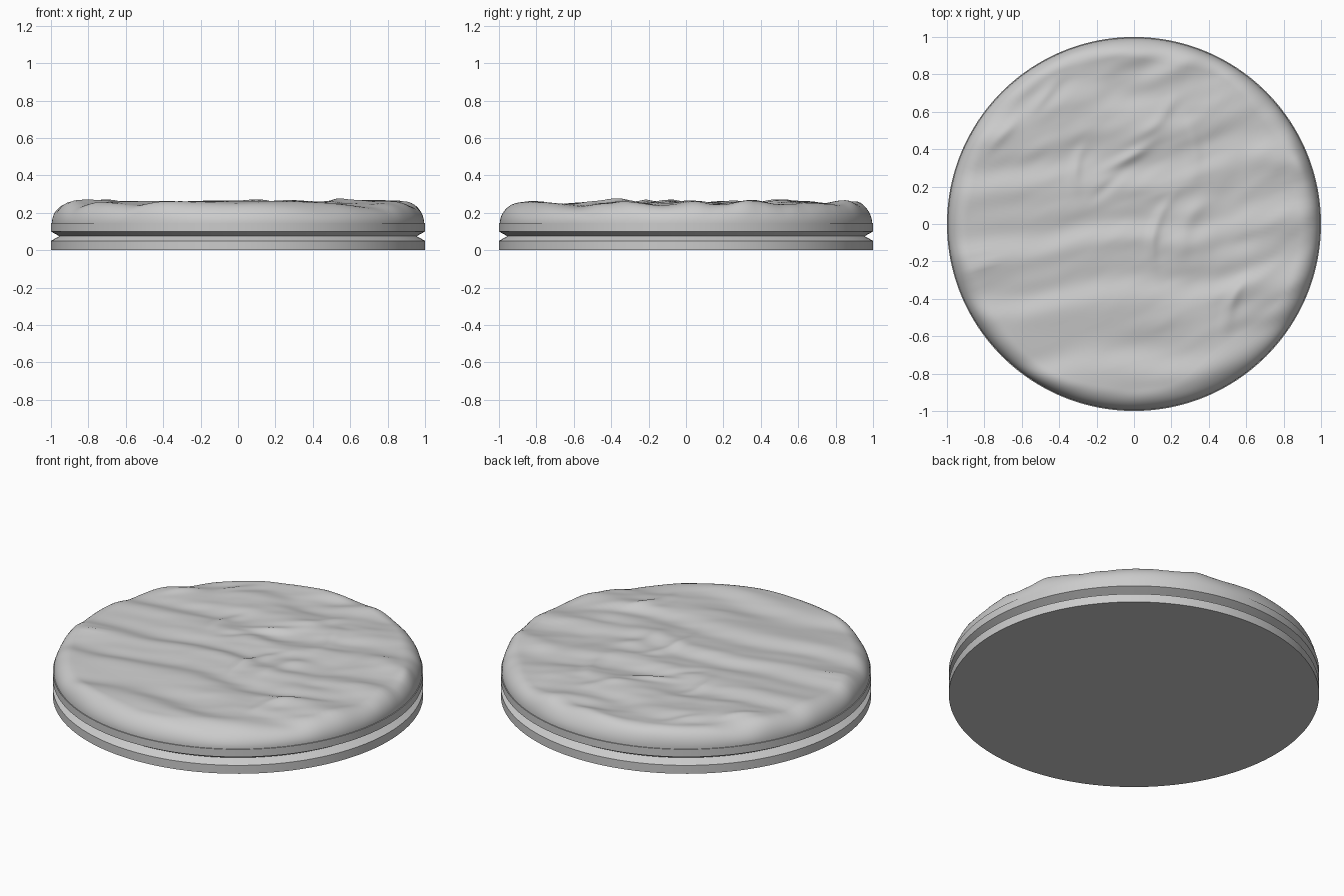
import bpy, bmesh, math
from mathutils import Vector, noise

cube = bpy.data.objects.get("Cube")
if cube:
    bpy.data.objects.remove(cube, do_unlink=True)

SEGMENTS = 192
stone = bpy.data.materials.new("light grey stone")
stone.use_nodes = True
grey = (0.6, 0.6, 0.6, 1)
stone.diffuse_color = grey
stone.node_tree.nodes["Principled BSDF"].inputs["Base Color"].default_value = grey

# Creases: centre x, centre y, direction in degrees, length, width, bend, height
CREASES = [
    (0.11, -0.03, 75, 0.16, 0.03, -1.2, 0.018),
    (0.29, 0.02, 65, 0.17, 0.05, -1.2, 0.018),
    (-0.02, 0.36, 30, 0.14, 0.03, 0.6, 0.022),
    (-0.31, 0.31, 80, 0.10, 0.03, -1.5, 0.015),
    (-0.14, 0.20, 40, 0.10, 0.03, 0.0, -0.015),
    (0.14, 0.56, 50, 0.12, 0.03, 1.0, 0.015),
    (0.32, 0.42, 100, 0.14, 0.04, 1.0, 0.015),
    (0.52, -0.42, 70, 0.13, 0.03, -1.2, 0.020),
    (0.68, -0.28, 30, 0.15, 0.04, 0.5, 0.015),
    (-0.48, 0.68, 50, 0.10, 0.03, 0.0, 0.018),
    (-0.70, 0.48, 45, 0.12, 0.03, 0.0, 0.015),
    (-0.85, -0.24, 20, 0.12, 0.02, 0.0, 0.018),
    (0.90, 0.30, 110, 0.14, 0.04, 0.0, 0.015),
    (0.25, 0.85, 35, 0.12, 0.04, 0.0, 0.015),
]


def crease_height(x, y):
    total = 0
    for cx, cy, angle, length, width, bend, height in CREASES:
        a = math.radians(angle)
        dx, dy = x - cx, y - cy
        along = dx * math.cos(a) + dy * math.sin(a)
        across = dy * math.cos(a) - dx * math.sin(a) - bend * along * along
        total += height * math.exp(-(along / length) ** 2 - (across / width) ** 2)
    return total


def rock_height(x, y):
    # Long, slightly slanted ripples, more broken towards the back right
    rough = min(1, max(0.15, 0.5 + 0.45 * x + 0.5 * y))
    warp = noise.noise(Vector((x * 1.6, y * 1.6, 3))) * (0.06 + 0.1 * rough)
    phase = 2 * math.pi * (y - 0.12 * x + 0.46 + warp) / 0.34
    ripple = math.cos(phase) + 0.25 * math.sin(2 * phase)
    wrinkle = noise.noise(Vector((x * 3 + y, y * 8 - x * 2.4, 8)))
    fine = noise.noise(Vector((x * 7, y * 14 - x * 6, 1)))
    return (0.252 + 0.010 * ripple * (1 - 0.4 * rough) + 0.010 * wrinkle * (0.5 + rough)
            + 0.004 * fine * rough + 0.7 * crease_height(x, y))


def lathe(name, rings, position):
    """Skin circles of points; the first and last rings get closed by caps."""
    bm = bmesh.new()
    loops = []
    for ring in rings:
        loops.append([bm.verts.new(position(ring, 2 * math.pi * i / SEGMENTS))
                      for i in range(SEGMENTS)])
    for low, high in zip(loops, loops[1:]):
        for i in range(SEGMENTS):
            j = (i + 1) % SEGMENTS
            bm.faces.new((low[i], low[j], high[j], high[i]))
    bm.faces.new(loops[0][::-1])
    bm.faces.new(loops[-1])
    bmesh.ops.recalc_face_normals(bm, faces=bm.faces)
    mesh = bpy.data.meshes.new(name)
    bm.to_mesh(mesh)
    bm.free()
    mesh.materials.append(stone)
    obj = bpy.data.objects.new(name, mesh)
    bpy.context.collection.objects.link(obj)
    bpy.ops.object.select_all(action='DESELECT')
    obj.select_set(True)
    bpy.context.view_layer.objects.active = obj
    bpy.ops.object.shade_smooth_by_angle(angle=math.radians(30))
    return obj


# Round base with a V-shaped groove
def base_point(ring, a):
    radius, z = ring
    return radius * math.cos(a), radius * math.sin(a), z


lathe("grooved_base", [(1, 0), (1, 0.05), (0.955, 0.075), (1, 0.10), (1, 0.145)], base_point)


# Rippled top with an uneven rounded rim
def rock_point(t, a):
    c, s = math.cos(a), math.sin(a)
    if t < 0:
        return 0.995 * c, 0.995 * s, 0.14
    wobble = noise.noise(Vector((c * 3, s * 3, 5)))
    rim = 0.10 + 0.03 * wobble
    # A wider chipped slope at the front right
    rim += 0.10 * math.exp(-((a - math.radians(308)) / 0.25) ** 2)
    if t <= 1:
        turn = t * math.pi / 2
        radius = 0.995 - rim * (1 - math.cos(turn))
        lift = math.sin(turn)
    else:
        radius = (0.995 - rim) * (2 - t) + 0.002
        lift = 1
    x, y = radius * c, radius * s
    return x, y, 0.145 + (rock_height(x, y) - 0.145) * lift


rim_rings = [i / 12 for i in range(13)]
top_rings = [1 + i / 80 for i in range(1, 81)]
lathe("rippled_rock_top", [-1] + rim_rings + top_rings, rock_point)
